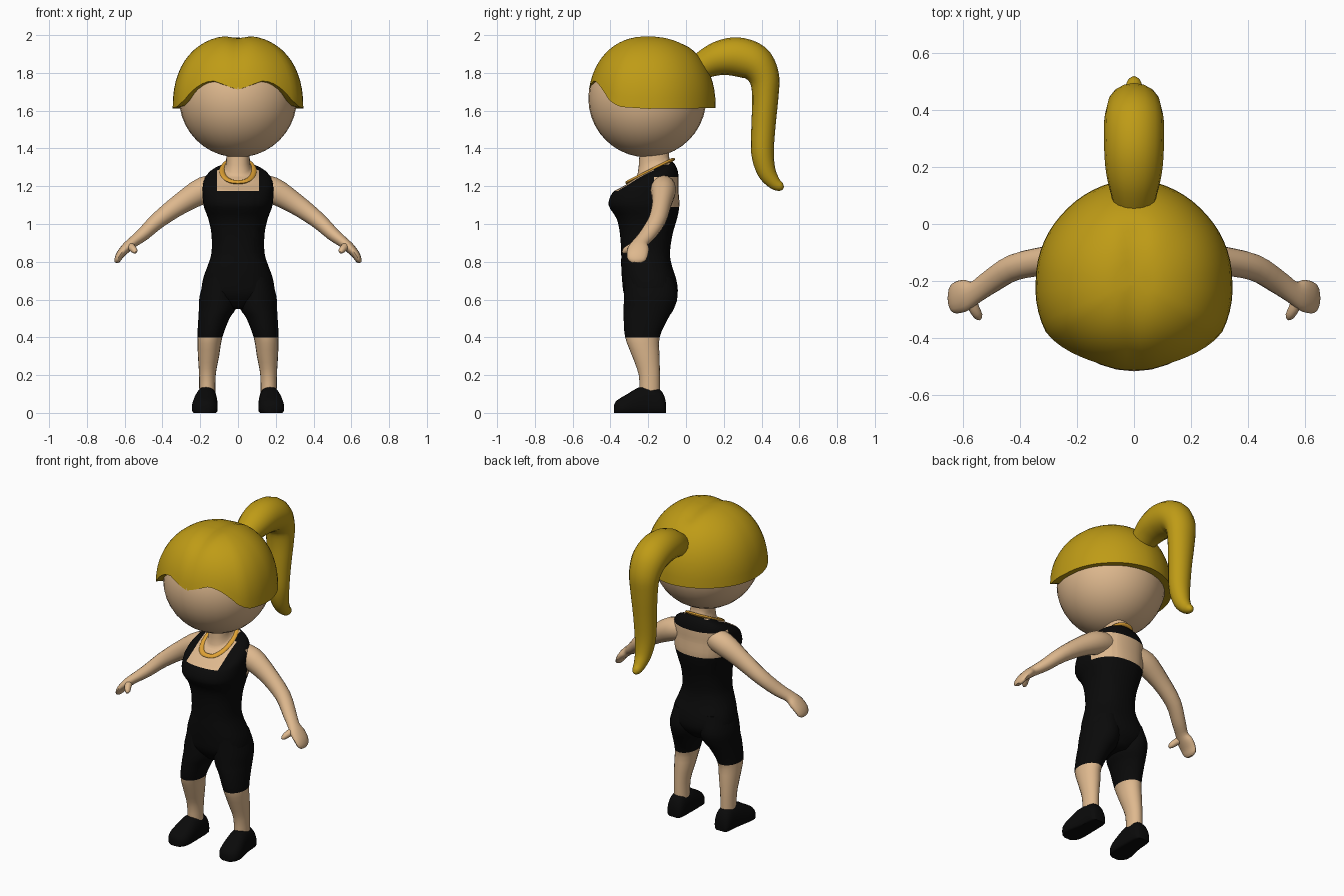
import bpy, bmesh, math
from mathutils import Vector

if "Cube" in bpy.data.objects:
    bpy.data.objects.remove(bpy.data.objects["Cube"])


def material(name, rgb):
    m = bpy.data.materials.new(name)
    m.diffuse_color = (*rgb, 1)
    m.use_nodes = True
    m.node_tree.nodes["Principled BSDF"].inputs["Base Color"].default_value = m.diffuse_color
    return m


SKIN = material("skin", (0.73, 0.48, 0.27))
BLACK = material("black_cloth", (0.003, 0.003, 0.003))
HAIR = material("golden_hair", (0.52, 0.33, 0.008))
GOLD = material("necklace_gold", (0.74, 0.36, 0.035))


def smooth_rows(rows, n):
    """Catmull-Rom interpolation of rows of numbers."""
    out = []
    for i in range(len(rows) - 1):
        p = [rows[max(0, min(len(rows) - 1, i + k))] for k in (-1, 0, 1, 2)]
        for j in range(n):
            t = j / n
            out.append([0.5 * (2 * b + (c - a) * t + (2 * a - 5 * b + 4 * c - d) * t * t
                               + (3 * b - a - 3 * c + d) * t ** 3) for a, b, c, d in zip(*p)])
    return out + [list(rows[-1])]


def table(pairs, v):
    """Linear lookup in a short table."""
    for (a, p), (b, q) in zip(pairs, pairs[1:]):
        if v <= b:
            return p + (q - p) * (v - a) / (b - a)
    return pairs[-1][1]


def power(c, e):
    return math.copysign(abs(c) ** e, c)


def loft(name, rings, mats, rule=None, cuts=(), closed=False, angle=50):
    """Skin a list of equal rings; cuts are planes that give clean colour borders."""
    bm = bmesh.new()
    vs = [[bm.verts.new(p) for p in r] for r in rings]
    pairs = list(zip(vs, vs[1:])) + ([(vs[-1], vs[0])] if closed else [])
    for r, s in pairs:
        for k in range(len(r)):
            m = (k + 1) % len(r)
            bm.faces.new((r[k], r[m], s[m], s[k]))
    if not closed:
        bm.faces.new(vs[0])
        bm.faces.new(vs[-1])
    bmesh.ops.recalc_face_normals(bm, faces=bm.faces)
    for co, no in cuts:
        bmesh.ops.bisect_plane(bm, geom=bm.verts[:] + bm.edges[:] + bm.faces[:],
                               plane_co=co, plane_no=no, dist=1e-5)
    if rule:
        for f in bm.faces:
            f.material_index = rule(f.calc_center_median())
    return finish(name, bm, mats, angle)


def finish(name, bm, mats, angle=50):
    me = bpy.data.meshes.new(name)
    bm.to_mesh(me)
    bm.free()
    ob = bpy.data.objects.new(name, me)
    bpy.context.collection.objects.link(ob)
    for m in mats:
        me.materials.append(m)
    bpy.ops.object.select_all(action='DESELECT')
    ob.select_set(True)
    bpy.context.view_layer.objects.active = ob
    bpy.ops.object.shade_smooth_by_angle(angle=math.radians(angle))
    return ob


def tube(name, rows, ref, mat, n=4, sides=16, mirror=1, closed=False):
    """Sweep an ellipse along rows of (x, y, z, radius along ref, other radius)."""
    rows = rows if closed else smooth_rows(rows, n)
    pts = [Vector(r[:3]) for r in rows]
    rings = []
    for i, (p, r) in enumerate(zip(pts, rows)):
        if closed:
            t = pts[(i + 1) % len(pts)] - pts[i - 1]
        else:
            t = pts[min(i + 1, len(pts) - 1)] - pts[max(i - 1, 0)]
        t.normalize()
        a = (Vector(ref) - t * t.dot(Vector(ref))).normalized()
        b = t.cross(a)
        ring = []
        for k in range(sides):
            w = math.tau * k / sides
            q = p + a * r[3] * math.cos(w) + b * r[4] * math.sin(w)
            ring.append((q.x * mirror, q.y, q.z))
        rings.append(ring)
    return loft(name, rings, [mat], closed=closed)


# Head
bm = bmesh.new()
bmesh.ops.create_uvsphere(bm, u_segments=32, v_segments=20, radius=0.312)
bmesh.ops.translate(bm, verts=bm.verts, vec=(0, -0.205, 1.665))
finish("head", bm, [SKIN])

# Hair cap with a wavy fringe and a centre parting
HAIRLINE = [(0, 1.715), (12, 1.735), (24, 1.757), (33, 1.752), (45, 1.71), (55, 1.65),
            (65, 1.62), (90, 1.61), (180, 1.615)]
OUTLINE = [(0, 0.32), (20, 0.328), (45, 0.345), (60, 0.358), (75, 0.352), (90, 0.345),
           (135, 0.345), (180, 0.357)]
N, E = 60, 2 / 2.3
columns = []
for k in range(N):
    deg = 360 * k / N
    a, side = math.radians(deg), min(deg, 360 - deg)
    end = math.acos(max(0, (table(HAIRLINE, side) - 1.61) / 0.39) ** (1 / E))
    col = []
    for j in range(15):
        u = end * (0.03 + 0.97 * j / 14)
        r = table(OUTLINE, side) * math.sin(u) ** E
        x, y = r * math.sin(a), -0.2 - r * math.cos(a)
        groove = 0.016 * math.exp(-(x / 0.05) ** 2) * max(0, math.cos(u)) * (1 if y < 0 else 0.4)
        col.append(Vector((x, y, 1.61 + 0.39 * math.cos(u) ** E - groove)))
    centre = Vector((0, -0.205, 1.665))
    col.append(centre + (col[-1] - centre).normalized() * 0.295)  # rim turned in to the head
    columns.append(col)
loft("hair_cap", [list(r) for r in zip(*columns)], [HAIR])

# Ponytail
tube("ponytail", [(0, 0.03, 1.80, 0.06, 0.06), (0, 0.10, 1.845, 0.08, 0.075),
                  (0, 0.18, 1.878, 0.098, 0.092), (0, 0.27, 1.885, 0.105, 0.103),
                  (0, 0.36, 1.855, 0.105, 0.10), (0, 0.412, 1.78, 0.095, 0.082),
                  (0, 0.42, 1.68, 0.085, 0.07), (0, 0.41, 1.52, 0.072, 0.064),
                  (0, 0.405, 1.38, 0.064, 0.06), (0, 0.425, 1.28, 0.05, 0.05),
                  (0, 0.465, 1.22, 0.035, 0.036), (0, 0.50, 1.197, 0.024, 0.024),
                  (0, 0.516, 1.19, 0.008, 0.008)], (1, 0, 0), HAIR)

# Torso and neck: front z, back z, front y, back y, half width
TORSO = [(0.55, 0.55, -0.27, -0.10, 0.05), (0.62, 0.62, -0.325, -0.047, 0.18),
         (0.70, 0.70, -0.338, -0.05, 0.187), (0.78, 0.78, -0.343, -0.075, 0.16),
         (0.85, 0.85, -0.343, -0.085, 0.14), (0.95, 0.95, -0.35, -0.07, 0.141),
         (1.03, 1.03, -0.368, -0.047, 0.158), (1.10, 1.10, -0.41, -0.035, 0.183),
         (1.165, 1.18, -0.39, -0.04, 0.187), (1.19, 1.26, -0.35, -0.04, 0.182),
         (1.21, 1.31, -0.315, -0.055, 0.155), (1.235, 1.332, -0.285, -0.075, 0.10),
         (1.27, 1.345, -0.255, -0.088, 0.066), (1.40, 1.40, -0.245, -0.09, 0.062)]
rings = []
for zf, zb, yf, yb, hw in smooth_rows(TORSO, 3):
    ring = []
    for k in range(32):
        w = math.tau * k / 32
        c, s = power(math.cos(w), 0.85), power(math.sin(w), 0.85)
        ring.append((hw * c, (yf + yb) / 2 + (yb - yf) / 2 * s, (zf + zb) / 2 + (zb - zf) / 2 * s))
    rings.append(ring)


def top_rule(p):
    """Black vest: straps in front, collar band behind, bare upper back."""
    x = abs(p.x)
    if p.y < -0.17:
        return int(p.z < 1.175 or x > 0.11)
    if p.z < 1.09:
        return 1
    return int(p.z > 1.25 and (x > 0.085 or (p.y > -0.086 and p.z < 1.335)))


loft("torso", rings, [SKIN, BLACK], top_rule,
     [((0, 0, z), (0, 0, 1)) for z in (1.09, 1.175, 1.25, 1.335)]
     + [((x, 0, 0), (1, 0, 0)) for x in (-0.11, -0.085, 0.085, 0.11)]
     + [((0, -0.17, 0), (0, 1, 0))])

# Necklace: closed loop sloping up to the nape
loop = []
for k in range(32):
    w = math.tau * k / 32
    y = -0.19 - 0.118 * math.cos(w)
    loop.append((0.083 * power(math.sin(w), 0.8), y, 1.222 + (y + 0.308) * 0.5, 0.009, 0.015))
tube("necklace", loop, (0, -0.45, 0.9), GOLD, sides=8, closed=True)

# Legs: z, inner x, outer x, front y, back y
LEG = [(0.72, 0.02, 0.175, -0.32, -0.07), (0.62, 0.0, 0.203, -0.328, -0.045),
       (0.55, 0.012, 0.207, -0.33, -0.065), (0.50, 0.045, 0.21, -0.33, -0.095),
       (0.40, 0.083, 0.215, -0.322, -0.14), (0.30, 0.10, 0.212, -0.285, -0.14),
       (0.20, 0.118, 0.206, -0.25, -0.138), (0.08, 0.12, 0.205, -0.245, -0.138)]
# Shoes: y, height, half width, centre x
SHOE = [(-0.106, 0.05, 0.03, 0.165), (-0.115, 0.09, 0.045, 0.165), (-0.14, 0.126, 0.053, 0.165),
        (-0.19, 0.14, 0.056, 0.166), (-0.25, 0.135, 0.062, 0.17), (-0.31, 0.10, 0.068, 0.176),
        (-0.35, 0.077, 0.063, 0.178), (-0.372, 0.06, 0.045, 0.178), (-0.382, 0.04, 0.025, 0.178)]
# Arm down to the fingertips, and thumb
ARM = [(0.09, -0.125, 1.20, 0.06, 0.06), (0.18, -0.12, 1.18, 0.068, 0.07),
       (0.30, -0.128, 1.11, 0.052, 0.056), (0.42, -0.152, 1.022, 0.047, 0.044),
       (0.50, -0.20, 0.948, 0.043, 0.036), (0.555, -0.238, 0.905, 0.04, 0.029),
       (0.59, -0.25, 0.875, 0.055, 0.027), (0.622, -0.258, 0.84, 0.056, 0.022),
       (0.638, -0.262, 0.81, 0.047, 0.017), (0.643, -0.263, 0.795, 0.025, 0.009)]
THUMB = [(0.58, -0.25, 0.89, 0.022, 0.022), (0.562, -0.295, 0.875, 0.02, 0.02),
         (0.547, -0.322, 0.858, 0.016, 0.016), (0.541, -0.334, 0.849, 0.006, 0.006)]

for side, m in (("left", 1), ("right", -1)):
    rings = []
    for z, xi, xo, yf, yb in smooth_rows(LEG, 3):
        ring = []
        for k in range(20):
            w = math.tau * k / 20
            ring.append((m * ((xi + xo) / 2 + (xo - xi) / 2 * math.cos(w)),
                         (yf + yb) / 2 + (yb - yf) / 2 * math.sin(w), z))
        rings.append(ring)
    loft(side + "_leg", rings, [SKIN, BLACK], lambda p: int(p.z > 0.4),
         [((0, 0, 0.4), (0, 0, 1))])

    rings = []
    for y, h, hw, xc in smooth_rows(SHOE, 2):
        ring = []
        for k in range(20):
            w = math.tau * k / 20
            ring.append((m * (xc + hw * power(math.cos(w), 0.8)), y,
                         max(0, h * (0.3 + 0.7 * power(math.sin(w), 0.9)))))
        rings.append(ring)
    loft(side + "_shoe", rings, [BLACK])

    tube(side + "_arm", ARM, (0, 1, 0), SKIN, n=3, mirror=m)
    tube(side + "_thumb", THUMB, (0, 0, 1), SKIN, n=2, sides=10, mirror=m)
